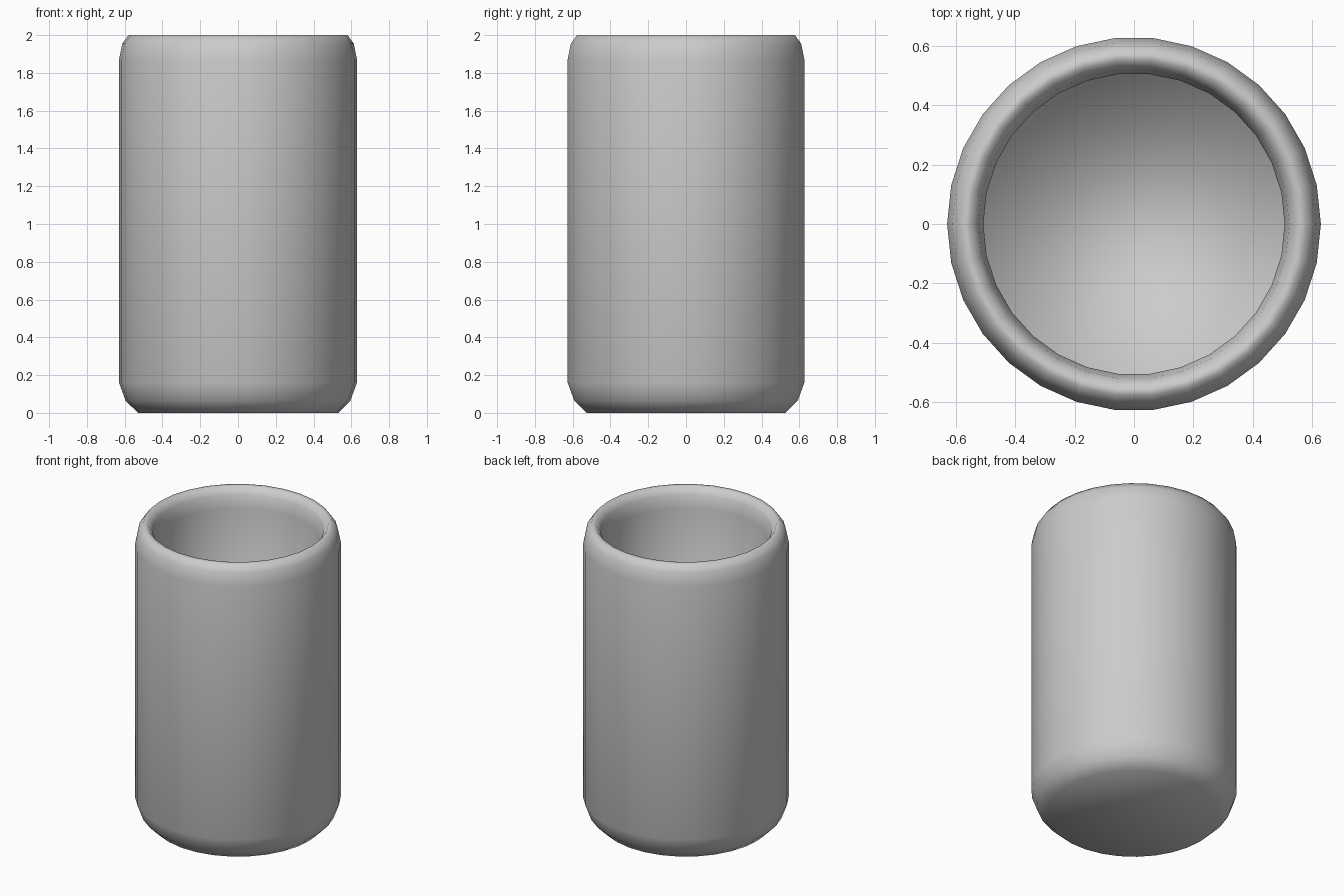
import bpy, bmesh
from math import cos, sin, tau

if "Cube" in bpy.data.objects:
    bpy.data.objects.remove(bpy.data.objects["Cube"])

SIDES = 30

# Wall profile (radius, z): outer base, up the side, over the rim, down to the inner floor
profile = [(0.53, 0.0), (0.595, 0.065), (0.63, 0.16), (0.63, 1.87), (0.613, 1.955),
           (0.58, 2.0), (0.553, 2.0), (0.523, 1.955), (0.508, 1.87), (0.508, 0.12)]

bm = bmesh.new()
rings = [[bm.verts.new((r * cos(tau * i / SIDES), r * sin(tau * i / SIDES), z))
          for i in range(SIDES)] for r, z in profile]

# Walls and rim
for a, b in zip(rings, rings[1:]):
    for i in range(SIDES):
        j = (i + 1) % SIDES
        bm.faces.new((a[i], a[j], b[j], b[i]))

# Underside and inner floor
bm.faces.new(rings[0][::-1])
bm.faces.new(rings[-1])
bmesh.ops.recalc_face_normals(bm, faces=bm.faces)
for f in bm.faces:
    f.smooth = True

mesh = bpy.data.meshes.new("cup")
bm.to_mesh(mesh)
bm.free()
cup = bpy.data.objects.new("cup", mesh)
bpy.context.collection.objects.link(cup)
